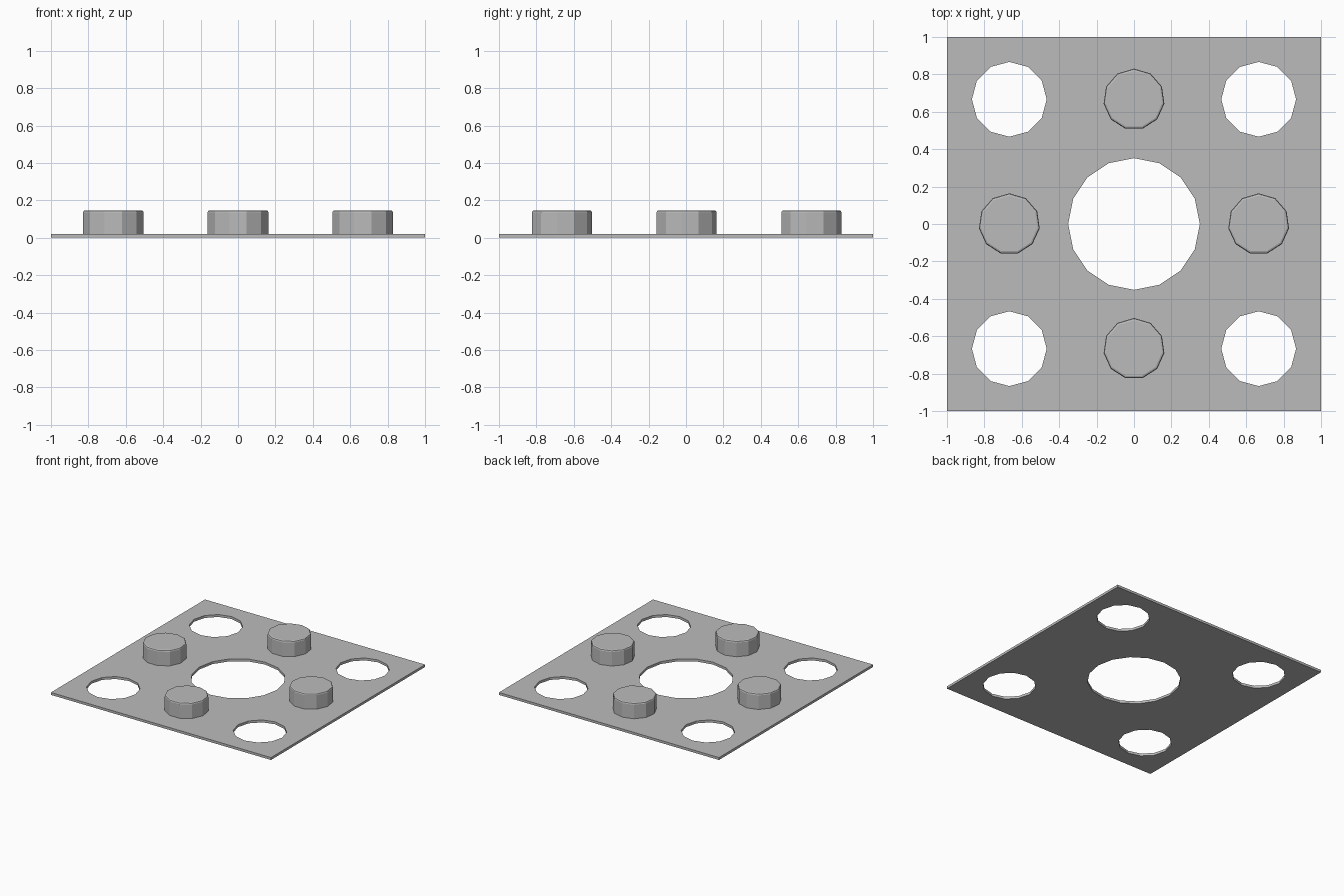
import bpy
import bmesh
from math import cos, sin, pi
from mathutils import Vector

THICK = 0.02      # plate thickness
STEP = 2 / 3      # spacing of the three by three layout
STUD_R, STUD_TOP = 0.164, 0.147

cube = bpy.data.objects.get("Cube")
if cube:
    bpy.data.objects.remove(cube, do_unlink=True)

grey = bpy.data.materials.new("plain grey")
grey.use_nodes = True
colour = (0.5, 0.5, 0.5, 1)
grey.diffuse_color = colour
grey.node_tree.nodes["Principled BSDF"].inputs["Base Color"].default_value = colour


def ring(x, y, radius, sides, start=pi / 2):
    """Corner points of a regular polygon."""
    return [Vector((x + radius * cos(start + 2 * pi * i / sides),
                    y + radius * sin(start + 2 * pi * i / sides), 0))
            for i in range(sides)]


# Plate: square outline with polygonal holes, filled and given thickness
outlines = [[Vector((x, y, 0)) for x, y in ((-1, -1), (1, -1), (1, 1), (-1, 1))],
            ring(0, 0, 0.352, 16)]
outlines += [ring(sx * STEP, sy * STEP, 0.2, 12) for sx in (-1, 1) for sy in (-1, 1)]

curve = bpy.data.curves.new("plate_outline", 'CURVE')
curve.dimensions = '2D'
curve.fill_mode = 'BOTH'
curve.extrude = THICK / 2
for points in outlines:
    spline = curve.splines.new('POLY')
    spline.points.add(len(points) - 1)
    for target, co in zip(spline.points, points):
        target.co = (*co, 1)
    spline.use_cyclic_u = True

outline = bpy.data.objects.new("plate_outline", curve)
bpy.context.collection.objects.link(outline)
bpy.context.view_layer.update()
evaluated = outline.evaluated_get(bpy.context.evaluated_depsgraph_get())
mesh = bpy.data.meshes.new_from_object(evaluated)
bpy.data.objects.remove(outline, do_unlink=True)

bm = bmesh.new()
bm.from_mesh(mesh)
bmesh.ops.remove_doubles(bm, verts=bm.verts, dist=0.0001)
bmesh.ops.translate(bm, verts=bm.verts, vec=(0, 0, THICK / 2))
bmesh.ops.recalc_face_normals(bm, faces=bm.faces)
for face in bm.faces:
    face.smooth = False
bm.to_mesh(mesh)
bm.free()
mesh.materials.clear()
mesh.materials.append(grey)
plate = bpy.data.objects.new("plate", mesh)
bpy.context.collection.objects.link(plate)


# Stud: eleven-sided peg with a small chamfer around its top
def add_stud(name, x, y):
    bm = bmesh.new()
    base = THICK / 2
    face = bm.faces.new([bm.verts.new(p + Vector((0, 0, base)))
                         for p in ring(0, 0, STUD_R, 11)])
    side = bmesh.ops.extrude_face_region(bm, geom=[face], use_keep_orig=True)
    top = [v for v in side["geom"] if isinstance(v, bmesh.types.BMVert)]
    bmesh.ops.translate(bm, verts=top, vec=(0, 0, STUD_TOP - base))
    bmesh.ops.recalc_face_normals(bm, faces=bm.faces)
    rim = [e for e in bm.edges if all(v in top for v in e.verts)]
    bmesh.ops.bevel(bm, geom=rim, offset=0.012, segments=2, profile=0.5,
                    affect='EDGES')
    stud_mesh = bpy.data.meshes.new(name)
    bm.to_mesh(stud_mesh)
    bm.free()
    stud_mesh.materials.append(grey)
    stud = bpy.data.objects.new(name, stud_mesh)
    stud.location = (x, y, 0)
    bpy.context.collection.objects.link(stud)


for name, sx, sy in (("front_stud", 0, -1), ("back_stud", 0, 1),
                     ("left_stud", 1, 0), ("right_stud", -1, 0)):
    add_stud(name, sx * STEP, sy * STEP)
